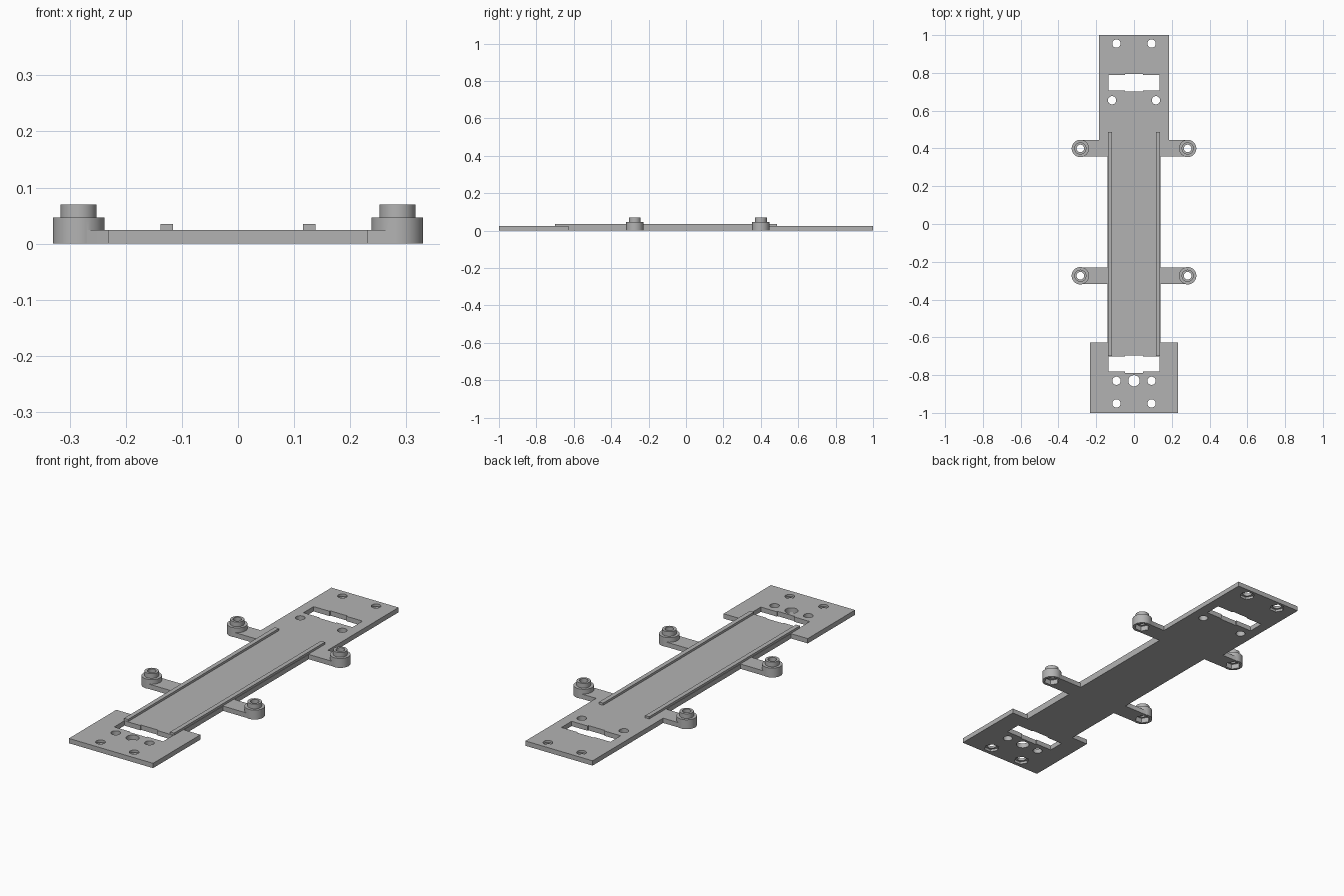
import bpy, bmesh, math

if "Cube" in bpy.data.objects:
    bpy.data.objects.remove(bpy.data.objects["Cube"])

T = 0.024            # plate thickness
grey = bpy.data.materials.new("plain grey")
grey.diffuse_color = (0.45, 0.45, 0.45, 1)
grey.use_nodes = True
grey.node_tree.nodes["Principled BSDF"].inputs["Base Color"].default_value = grey.diffuse_color


def prism(name, pts, z0, z1):
    """Closed solid from a flat outline."""
    bm = bmesh.new()
    face = bm.faces.new([bm.verts.new((x, y, z0)) for x, y in pts])
    out = bmesh.ops.extrude_face_region(bm, geom=[face])
    for v in out["geom"]:
        if isinstance(v, bmesh.types.BMVert):
            v.co.z = z1
    bmesh.ops.recalc_face_normals(bm, faces=bm.faces)
    me = bpy.data.meshes.new(name)
    bm.to_mesh(me)
    bm.free()
    me.materials.append(grey)
    ob = bpy.data.objects.new(name, me)
    bpy.context.collection.objects.link(ob)
    return ob


def disc(name, x, y, r, z0, z1, n=40):
    return prism(name, [(x + r * math.cos(2 * math.pi * i / n),
                         y + r * math.sin(2 * math.pi * i / n)) for i in range(n)], z0, z1)


def box(name, x0, x1, y0, y1, z0, z1):
    return prism(name, [(x0, y0), (x1, y0), (x1, y1), (x0, y1)], z0, z1)


def combine(target, tool, op):
    """Apply a boolean and discard the tool."""
    m = target.modifiers.new("bool", 'BOOLEAN')
    m.operation, m.object, m.solver = op, tool, 'EXACT'
    bpy.context.view_layer.objects.active = target
    bpy.ops.object.modifier_apply(modifier=m.name)
    bpy.data.objects.remove(tool)


# Base plate with wide front end, narrow strip, four arms and back end
BX, ARM, ARMS = 0.284, 0.0435, (-0.274, 0.4)
half = [(0.232, -1), (0.232, -0.627), (0.14, -0.627),
        (0.14, ARMS[0] - ARM), (BX, ARMS[0] - ARM), (BX, ARMS[0] + ARM), (0.14, ARMS[0] + ARM),
        (0.14, ARMS[1] - ARM), (BX, ARMS[1] - ARM), (BX, ARMS[1] + ARM), (0.185, ARMS[1] + ARM),
        (0.185, 1)]
plate = prism("base_plate", half + [(-x, y) for x, y in reversed(half)], 0, T)

# Stepped bosses on the arm ends
bosses = [(s * BX, y) for s in (-1, 1) for y in ARMS]
for x, y in bosses:
    boss = disc("boss", x, y, 0.046, 0, 0.047)
    combine(boss, disc("boss_collar", x, y, 0.032, 0.03, 0.07), 'UNION')
    combine(plate, boss, 'UNION')

# Boss bores with hexagonal nut pockets underneath
for x, y in bosses:
    combine(plate, disc("bore", x, y, 0.02, -0.1, 0.2, 32), 'DIFFERENCE')
    combine(plate, disc("nut_pocket", x, y, 0.036, -0.1, 0.025, 6), 'DIFFERENCE')

# Screw holes in both ends, the outermost with nut pockets
for s in (-1, 1):
    for x, y in ((0.093, 0.955), (0.116, 0.655), (0.093, -0.83), (0.093, -0.95)):
        combine(plate, disc("hole", s * x, y, 0.022, -0.1, 0.1, 32), 'DIFFERENCE')
        if abs(y) > 0.9:
            combine(plate, disc("nut_pocket", s * x, y, 0.036, -0.1, 0.012, 6), 'DIFFERENCE')
combine(plate, disc("centre_hole", 0, -0.83, 0.03, -0.1, 0.1, 32), 'DIFFERENCE')

# Strap slots, slightly taller in the middle
for y in (0.748, -0.742):
    w, m, a, b = 0.135, 0.047, 0.04, 0.046
    top = [(w, a), (m, a), (m, b), (-m, b), (-m, a), (-w, a)]
    slot = prism("slot", [(x, y + d) for x, d in top] + [(-x, y - d) for x, d in top], -0.1, 0.1)
    combine(plate, slot, 'DIFFERENCE')

# Guide rails along the strip
for s, side in ((-1, "left"), (1, "right")):
    xs = sorted((s * 0.116, s * 0.138))
    box(side + "_rail", xs[0], xs[1], -0.70, 0.487, T, 0.035)

# Smooth the round walls, keep hard edges
bpy.ops.object.select_all(action='DESELECT')
plate.select_set(True)
bpy.context.view_layer.objects.active = plate
bpy.ops.object.shade_smooth_by_angle(angle=math.radians(30))
